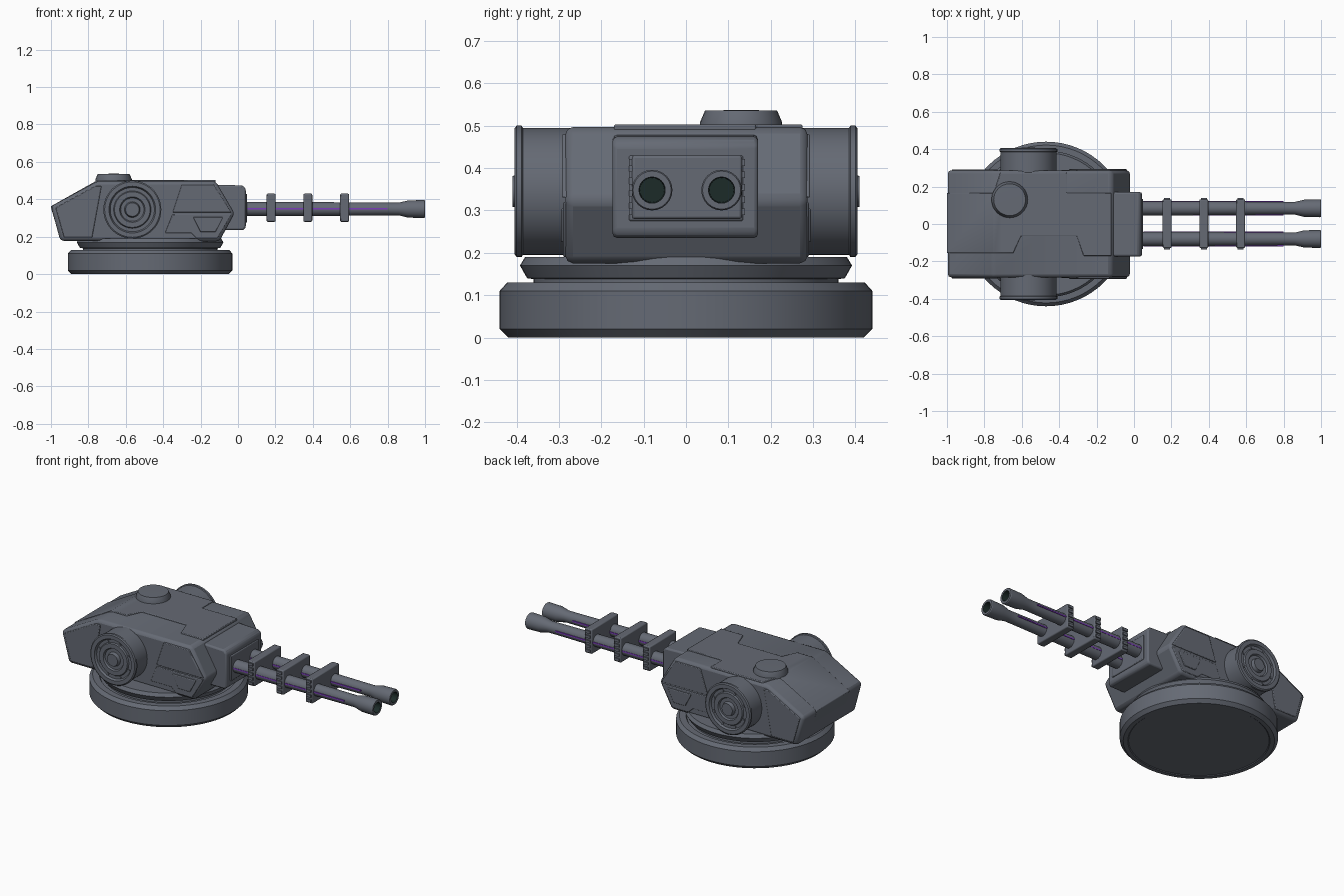
import bpy, bmesh, math
from mathutils import Matrix, Vector

if "Cube" in bpy.data.objects:
    bpy.data.objects.remove(bpy.data.objects["Cube"])


def material(name, rgb):
    m = bpy.data.materials.new(name)
    m.use_nodes = True
    m.diffuse_color = (*rgb, 1)
    m.node_tree.nodes["Principled BSDF"].inputs["Base Color"].default_value = (*rgb, 1)
    return m


STEEL = material("steel grey", (0.13, 0.144, 0.175))
DARK = material("bore dark", (0.012, 0.024, 0.022))
PURPLE = material("purple glow", (0.2, 0.045, 0.5))


def finish(name, bm, mats, bevel=0, segments=2):
    bmesh.ops.remove_doubles(bm, verts=bm.verts, dist=1e-5)
    bmesh.ops.recalc_face_normals(bm, faces=bm.faces)
    mesh = bpy.data.meshes.new(name)
    bm.to_mesh(mesh)
    bm.free()
    ob = bpy.data.objects.new(name, mesh)
    bpy.context.collection.objects.link(ob)
    for m in mats:
        mesh.materials.append(m)
    if bevel:
        mod = ob.modifiers.new("bevel", "BEVEL")
        mod.width, mod.segments = bevel, segments
        mod.limit_method, mod.angle_limit = "ANGLE", math.radians(20)
    bpy.ops.object.select_all(action="DESELECT")
    ob.select_set(True)
    bpy.context.view_layer.objects.active = ob
    bpy.ops.object.shade_smooth_by_angle(angle=math.radians(32))
    return ob


def lathe(name, profile, matrix, steps=48, mats=(STEEL,), rule=None):
    """Spin (radius, height) points around local z."""
    bm = bmesh.new()
    vs = [bm.verts.new((r, 0, h)) for r, h in profile]
    es = [bm.edges.new(p) for p in zip(vs, vs[1:])]
    bmesh.ops.spin(bm, geom=vs + es, cent=(0, 0, 0), axis=(0, 0, 1),
                   angle=2 * math.pi, steps=steps, use_merge=True)
    bmesh.ops.remove_doubles(bm, verts=bm.verts, dist=1e-5)
    if rule:
        for f in bm.faces:
            f.material_index = int(rule(f.calc_center_median()))
    bm.transform(matrix)
    return finish(name, bm, mats)


def prism(name, pts, a, b, axis="y", bevel=0.0, mats=(STEEL,)):
    """Extrude an outline: (x, z) along y, or (x, y) along z."""
    bm = bmesh.new()
    at = (lambda p, d: (p[0], d, p[1])) if axis == "y" else (lambda p, d: (p[0], p[1], d))
    f = bm.faces.new([bm.verts.new(at(p, a)) for p in pts])
    out = bmesh.ops.extrude_face_region(bm, geom=[f])["geom"]
    shift = Vector((0, b - a, 0)) if axis == "y" else Vector((0, 0, b - a))
    bmesh.ops.translate(bm, vec=shift, verts=[v for v in out if isinstance(v, bmesh.types.BMVert)])
    return finish(name, bm, mats, bevel)


def box(name, lo, hi, bevel=0.0, mats=(STEEL,)):
    outline = [(lo[0], lo[2]), (hi[0], lo[2]), (hi[0], hi[2]), (lo[0], hi[2])]
    return prism(name, outline, lo[1], hi[1], "y", bevel, mats)


# Turntable
centre = Matrix.Translation((-0.47, 0, 0))
lathe("base_disc", [(0, 0.004), (0.39, 0.004), (0.395, 0), (0.42, 0), (0.44, 0.02), (0.44, 0.11),
                    (0.422, 0.13), (0.385, 0.13), (0.38, 0.122), (0, 0.122)], centre, 64)
lathe("turret_ring", [(0, 0.12), (0.36, 0.12), (0.36, 0.138), (0.375, 0.14), (0.392, 0.17),
                      (0.38, 0.19), (0, 0.19)], centre, 64)

# Armoured hull, with a higher belly between the two side cheeks
top_line = [(-1, 0.362), (-0.752, 0.497), (-0.12, 0.497), (-0.018, 0.325)]
body = [(-0.95, 0.178)] + top_line + [(-0.10, 0.175)]
prism("hull", body, -0.285, 0.287, bevel=0.018)

# Raised roof and rear armour plates
prism("rear_plate", [(-0.951, 0.19), (-1.002, 0.362), (-0.75, 0.503), (-0.70, 0.503), (-0.70, 0.3),
                     (-0.9, 0.19)], -0.155, 0.165, bevel=0.004)
prism("roof_plate", [(-0.75, -0.155), (-0.645, -0.155), (-0.605, -0.065), (-0.305, -0.065),
                     (-0.27, -0.17), (-0.12, -0.17), (-0.12, 0.165), (-0.36, 0.165),
                     (-0.36, 0.275), (-0.715, 0.275), (-0.75, 0.165)], 0.48, 0.503, "z", 0.004)

# Side armour on both flanks
for side, s in (("left", 1), ("right", -1)):
    def flank(name, pts, depth=0.293, mats=(STEEL,), bevel=0.004):
        a, b = sorted((s * 0.27, s * depth))
        prism(f"{side}_{name}", pts, a, b, bevel=bevel, mats=mats)

    flank("front_upper_plate", [(-0.35, 0.33), (-0.035, 0.33), (-0.13, 0.48), (-0.30, 0.48)])
    flank("front_lower_plate", [(-0.35, 0.32), (-0.035, 0.32), (-0.11, 0.19), (-0.22, 0.19),
                                (-0.25, 0.22), (-0.39, 0.22)], 0.29)
    flank("cheek_vent", [(-0.24, 0.305), (-0.08, 0.305), (-0.12, 0.225), (-0.20, 0.225)], 0.295)
    flank("rear_side_plate", [(-0.93, 0.195), (-0.78, 0.195), (-0.73, 0.47), (-0.765, 0.47),
                              (-0.975, 0.355)], 0.291)

    # Round side pod with stepped rings and a hub
    pod = Matrix.Translation((-0.565, 0, 0.345)) @ Matrix.Rotation(-s * math.pi / 2, 4, "X")
    lathe(f"{side}_pod", [(0, 0.2), (0.15, 0.2), (0.15, 0.385), (0.155, 0.388), (0.155, 0.4),
                          (0.148, 0.405), (0.125, 0.405), (0.118, 0.392), (0.1, 0.392),
                          (0.095, 0.4), (0.068, 0.4), (0.062, 0.39), (0.042, 0.39),
                          (0.036, 0.41), (0, 0.41)], pod)
    # Bolts around the pod face
    for i in range(8):
        t = (i + 0.5) * math.pi / 4
        bolt = pod @ Matrix.Translation((0.108 * math.cos(t), 0.108 * math.sin(t), 0))
        lathe(f"{side}_pod_bolt", [(0.008, 0.385), (0.008, 0.397), (0, 0.397)], bolt, 8)

# Roof hatch
lathe("roof_hatch", [(0, 0.48), (0.097, 0.48), (0.097, 0.508), (0.085, 0.536), (0, 0.537)],
      Matrix.Translation((-0.665, 0.13, 0)), 32)

# Gun mantlet and its front collar
prism("gun_mantlet", [(-0.25, 0.235), (0.03, 0.235), (0.042, 0.25), (0.042, 0.455), (0.025, 0.474),
                      (-0.25, 0.482)], -0.173, 0.17, bevel=0.014)
box("mantlet_collar", (0.0, -0.135, 0.275), (0.048, 0.135, 0.43), 0.005)

# Twin barrels with flared, hollow muzzles and glowing side strips
for side, y in (("left", 0.084), ("right", -0.08)):
    along = Matrix.Translation((0, y, 0.348)) @ Matrix.Rotation(math.pi / 2, 4, "Y")
    lathe(f"{side}_barrel", [(0, 0), (0.038, 0), (0.038, 0.3), (0.034, 0.8), (0.034, 0.86),
                             (0.046, 0.91), (0.048, 0.995), (0.045, 1), (0.031, 1),
                             (0.029, 0.93), (0, 0.93)], along, 24, (STEEL, DARK),
          lambda c: c.z > 0.92 and math.hypot(c.x, c.y) < 0.032)
    for s in (-1, 1):
        edge = y + s * 0.036
        box(f"{side}_barrel_strip", (0.05, edge - 0.003, 0.345), (0.8, edge + 0.003, 0.353),
            mats=(PURPLE,))

# Barrel clamps with ribbed ends
for x in (0.177, 0.373, 0.57):
    box("barrel_clamp", (x - 0.024, -0.128, 0.28), (x + 0.024, 0.132, 0.43), 0.006)
    for i in range(5):
        z = 0.297 + i * 0.029
        for s in (-1, 1):
            y = 0.002 + s * 0.132
            box("clamp_rib", (x - 0.016, y - 0.005, z - 0.008), (x + 0.016, y + 0.005, z + 0.008))
